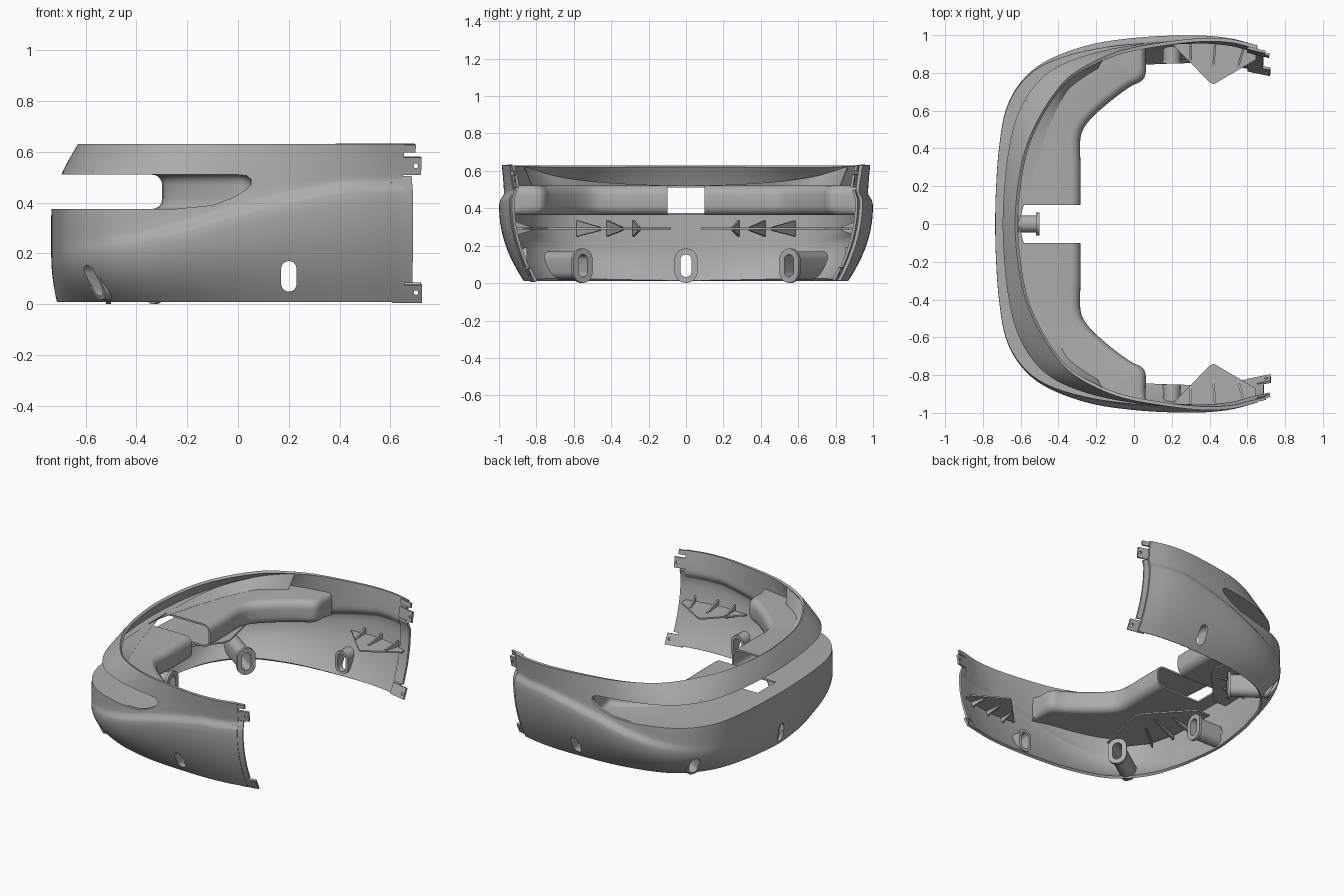
import bpy, bmesh, math
from mathutils import Vector

cube = bpy.data.objects.get("Cube")
if cube:
    bpy.data.objects.remove(cube, do_unlink=True)

grey = bpy.data.materials.new("plain grey")
grey.use_nodes = True
grey.diffuse_color = (0.42, 0.42, 0.42, 1)
grey.node_tree.nodes["Principled BSDF"].inputs["Base Color"].default_value = (0.42, 0.42, 0.42, 1)

# Half outlines from the nose to the open end, at the bottom, belt and rim
BOTTOM = [(-.71, 0), (-.69, .2), (-.66, .35), (-.6, .52), (-.5, .66), (-.38, .75),
          (-.2, .81), (0, .845), (.3, .86), (.5, .85), (.655, .82)]
BELT = [(-.735, 0), (-.73, .2), (-.715, .4), (-.68, .6), (-.6, .75), (-.47, .86),
        (-.25, .945), (0, .985), (.3, 1), (.5, .985), (.655, .945)]
RIM = [(-.63, 0), (-.615, .2), (-.58, .38), (-.52, .53), (-.43, .68), (-.33, .79),
       (-.17, .88), (0, .935), (.3, .98), (.5, .98), (.655, .945)]
CREASE = [(-.74, .245), (-.4, .29), (-.2, .34), (0, .4), (.2, .45), (.4, .49), (.8, .5)]


def curve(pts, k):
    """Smooth point on a mirrored half outline; negative k is the -y side."""
    def p(i):
        if abs(i) > len(pts) - 1:
            s = 1 if i > 0 else -1
            return 2 * p(i - s) - p(i - 2 * s)
        x, y = pts[abs(i)]
        return Vector((x, y if i >= 0 else -y))
    i = math.floor(k)
    t = k - i
    a, b, c, d = p(i - 1), p(i), p(i + 1), p(i + 2)
    return b + (c - a) * t / 2 + (2*a - 5*b + 4*c - d) * t*t / 2 + (3*b - a - 3*c + d) * t**3 / 2


def smooth(t):
    t = min(max(t, 0), 1)
    return t * t * (3 - 2 * t)


def crease(k):
    x = curve(BELT, k).x
    for (x0, z0), (x1, z1) in zip(CREASE, CREASE[1:]):
        if x <= x1:
            return z0 + (z1 - z0) * (x - x0) / (x1 - x0)
    return z1


def skin(k, z, inset=0):
    """Point on the outer surface, moved inward by inset."""
    top = crease(k)
    low = top - .055
    belt = curve(BELT, k)
    bulge = 1 - (1 - min(z / low, 1)) ** 2
    lean = max((z - .38) / .25, 0) ** 1.5
    p = curve(BOTTOM, k).lerp(belt, bulge).lerp(curve(RIM, k), lean)
    tan = (curve(BELT, k + .05) - curve(BELT, k - .05)).normalized()
    step = .03 * smooth((belt.x + .72) / .6) * smooth((z - low) / .055) * max(1 - lean, 0)
    p += Vector((tan.y, -tan.x)) * (inset + step)
    return (p.x, p.y, z)


def add(name, verts, faces, thick=0, offset=0, closed=True):
    me = bpy.data.meshes.new(name)
    me.from_pydata([tuple(v) for v in verts], [], faces)
    if closed:
        bm = bmesh.new()
        bm.from_mesh(me)
        bmesh.ops.recalc_face_normals(bm, faces=bm.faces)
        bm.to_mesh(me)
        bm.free()
    me.materials.append(grey)
    ob = bpy.data.objects.new(name, me)
    bpy.context.collection.objects.link(ob)
    if thick:
        m = ob.modifiers.new("thickness", 'SOLIDIFY')
        m.thickness, m.offset = thick, offset
        apply(ob, m)
    return ob


def apply(ob, mod):
    bpy.ops.object.select_all(action='DESELECT')
    bpy.context.view_layer.objects.active = ob
    ob.select_set(True)
    bpy.ops.object.modifier_apply(modifier=mod.name)


def grid(name, rows, thick, offset):
    n = len(rows[0])
    faces = [(i*n + j, (i+1)*n + j, (i+1)*n + j+1, i*n + j+1)
             for i in range(len(rows) - 1) for j in range(n - 1)]
    return add(name, [v for r in rows for v in r], faces, thick, offset, False)


def prism(name, pts, shift):
    """Extrude a flat outline of 3D points along a vector."""
    n = len(pts)
    verts = [Vector(p) for p in pts]
    verts += [v + Vector(shift) for v in verts]
    faces = [tuple(range(n)), tuple(range(2*n - 1, n - 1, -1))]
    faces += [(i, (i+1) % n, n + (i+1) % n, n + i) for i in range(n)]
    return add(name, verts, faces)


def cut(ob, cutter):
    m = ob.modifiers.new("cut", 'BOOLEAN')
    m.operation, m.solver, m.object = 'DIFFERENCE', 'EXACT', cutter
    apply(ob, m)
    bpy.data.objects.remove(cutter, do_unlink=True)


def pill(centre, axis, hw, hh):
    """Upright rounded slot outline facing along axis."""
    side = Vector((-axis.y, axis.x, 0))
    out = []
    for i in range(32):
        a = math.tau * (i + .5) / 32
        z = hw * math.sin(a) + math.copysign(hh - hw, math.sin(a))
        out.append(centre + side * hw * math.cos(a) + Vector((0, 0, z)))
    return out


def tube(name, start, end, slope, flange):
    """Hollow slotted boss whose outer end follows the sloping wall."""
    a, b = Vector(start), Vector(end)
    ax = (b - a).normalized()
    rings = []
    for c, g, slant in [(a, 0, 1), (a, .016, 1), (b - ax * .02, .016, 0),
                        (b - ax * .02, flange, 0), (b, flange, 0), (b, 0, 0)]:
        ring = pill(c, ax, .03 + g, .06 + g)
        rings.append([p - ax * slope * slant * (p.z - c.z) for p in ring])
    n, m = 32, len(rings)
    faces = [(i*n + j, (i+1) % m*n + j, (i+1) % m*n + (j+1) % n, i*n + (j+1) % n)
             for i in range(m) for j in range(n)]
    return add(name, [v for r in rings for v in r], faces)


# Curved outer shell with the flowing crease
rows = []
for i in range(-80, 81):
    k = i / 8
    top = crease(k)
    low = top - .055
    zs = [.01 + (low - .01) * j / 9 for j in range(9)]
    zs += [low + .055 * j / 5 for j in range(5)]
    zs += [top + (.63 - top) * j / 8 for j in range(9)]
    rows.append([skin(k, z) for z in zs])
shell = grid("outer_shell", rows, .018, 1)

# Long side-to-side slot opening
slot = [(-1, .375), (-.25, .375), (-.1, .39), (-.02, .42), (.03, .45), (.053, .472),
        (.053, .49), (.035, .506), (0, .51), (-1, .51)]
cut(shell, prism("slot_cutter", [(x, -1.2, z) for x, z in slot], (0, 2.4, 0)))

# Slotted bosses and their openings in the shell
bosses = [("nose_boss", (-.695, 0, .093), (-.5, 0, .093), .1, .032)]
for s, side in ((1, "left"), (-1, "right")):
    bosses.append((side + "_corner_boss", (-.565, .72 * s, .093), (-.32, .55 * s, .093), .45, .032))
    bosses.append((side + "_side_boss", (.2, .905 * s, .11), (.2, .85 * s, .11), .45, .02))
for name, a, b, slope, flange in bosses:
    tube(name, a, b, slope, flange)
    ax = (Vector(b) - Vector(a)).normalized()
    cut(shell, prism("boss_cutter", pill(Vector(a) - ax * .15, ax, .03, .06), ax * .27))

# Recessed channel behind the slot: ceiling, rounded wall and floor
WALL = [(-.295, 0), (-.295, .1), (-.295, .3), (-.295, .46), (-.25, .55), (-.15, .645),
        (-.03, .735), (.03, .765), (.05, .8), (.05, .88), (.05, .94)]
REACH = [0, .5, 1.5, 2.5, 3.5, 4.5, 5.5, 6.2, 6.7, 7, 7.15]
rows = []
for i in range(-40, 41):
    k = i / 4
    w = curve(WALL, k)
    a = min(int(abs(k)), 9)
    r = REACH[a] + (REACH[a + 1] - REACH[a]) * (abs(k) - a)
    r = math.copysign(r, k)
    up, down = Vector(skin(r, .51, .01)), Vector(skin(r, .375, .01))
    rad = min(.04, (Vector((w.x, w.y, .51)) - up).length * .5)
    row = [up]
    for z, away, foot in ((.51, -1, up), (.375, 1, down)):
        d = (Vector((w.x, w.y, z)) - foot).normalized()
        arc = []
        for j in range(6):
            t = math.pi / 2 * j / 5
            arc.append(Vector((w.x, w.y, z)) - d * rad * (1 - math.sin(t))
                       + Vector((0, 0, away * .04 * (1 - math.cos(t)))))
        row += arc if away < 0 else arc[::-1]
    rows.append(row + [down])
channel = grid("slot_channel", rows, .012, -1)
cut(channel, prism("window_cutter", [(-.62, -.1, .3), (-.1, -.1, .3), (-.1, .1, .3), (-.62, .1, .3)], (0, 0, .4)))

# Sloping fillet between the ceiling and the upper lip
rows = []
for i in range(-48, 49):
    k = i / 8
    u = abs(k) / 6
    rows.append([skin(k, .521, .08 + .09 * math.sin(math.pi * u)),
                 skin(k, .521 + .105 * u * u, .08 - .065 * u)])
grid("lip_fillet", rows, .004, 0)

for s, side in ((1, "left"), (-1, "right")):
    # End flange and fixing tabs
    strips = [("end_flange", .09, .5, 10.22), ("lower_tab", .012, .08, 10.46),
              ("upper_tab", .51, .58, 10.46), ("rim_tab", .6, .63, 10.3)]
    for name, z0, z1, reach in strips:
        rows = [[skin(s * (9.7 + (reach - 9.7) * i / 4), z0 + (z1 - z0) * j / 8, .018)
                 for j in range(9)] for i in range(5)]
        tab = grid(side + "_" + name, rows, .014, 1)
        if reach > 10.4:
            ring = [(.7 + .009 * math.cos(math.tau * i / 12), .6 * s,
                     (z0 + z1) / 2 + .009 * math.sin(math.tau * i / 12)) for i in range(12)]
            cut(tab, prism("pin_cutter", ring, (0, .5 * s, 0)))

    # Thin gusset plates with upright ribs
    plates = {"end": [(.2, .955), (.4, .75), (.42, .74), (.44, .75), (.645, .87), (.645, .92), (.4, .965)],
              "nose": [(-.7, .08), (-.69, .4), (-.64, .6), (-.5, .79), (-.42, .77), (-.34, .4), (-.36, .34), (-.6, .08)]}
    ribs = {"end": [((.3, .965), (.3, .86)), ((.43, .965), (.42, .83)), ((.58, .93), (.55, .83))],
            "nose": [((-.69, .28), (-.53, .25)), ((-.68, .42), (-.45, .34)), ((-.64, .58), (-.48, .46))]}
    for spot, outline in plates.items():
        prism(f"{side}_{spot}_gusset", [(x, y * s, .286) for x, y in outline], (0, 0, .01))
        for n, ((x0, y0), (x1, y1)) in enumerate(ribs[spot]):
            d = Vector((x1 - x0, (y1 - y0) * s, 0)).normalized()
            off = Vector((-d.y, d.x, 0)) * .012
            a, b = Vector((x0, y0 * s, 0)), Vector((x1, y1 * s, 0))
            prof = [a + Vector((0, 0, .335)), b + Vector((0, 0, .3)),
                    b + Vector((0, 0, .28)), a + Vector((0, 0, .25))]
            prism(f"{side}_{spot}_rib_{n + 1}", [p - off / 2 for p in prof], off)

# Smooth shading with crisp edges
bpy.ops.object.select_all(action='DESELECT')
for ob in bpy.context.collection.objects:
    if ob.type == 'MESH':
        ob.select_set(True)
        bpy.context.view_layer.objects.active = ob
bpy.ops.object.shade_smooth_by_angle(angle=math.radians(30))
